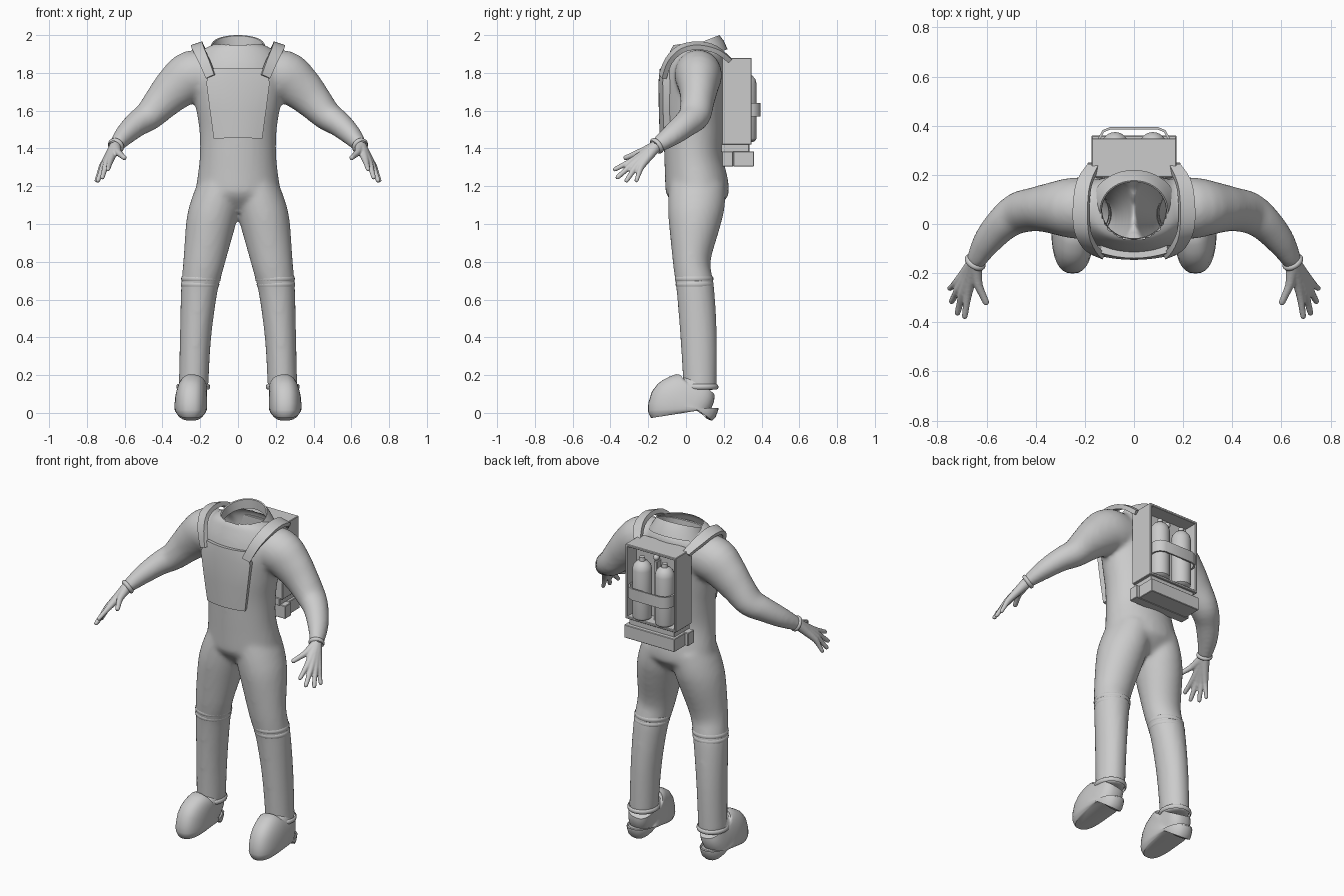
import bpy, bmesh, math
from mathutils import Vector

if "Cube" in bpy.data.objects:
    bpy.data.objects.remove(bpy.data.objects["Cube"])

GREY = (0.6, 0.6, 0.6, 1)
suit = bpy.data.materials.new("suit grey")
suit.use_nodes = True
suit.diffuse_color = GREY
suit.node_tree.nodes["Principled BSDF"].inputs["Base Color"].default_value = GREY


def finish(bm, name, mods=(), angle=40):
    """Turn a bmesh into an object, apply modifiers, shade it."""
    bmesh.ops.recalc_face_normals(bm, faces=bm.faces)
    me = bpy.data.meshes.new(name)
    bm.to_mesh(me)
    bm.free()
    ob = bpy.data.objects.new(name, me)
    bpy.context.collection.objects.link(ob)
    me.materials.append(suit)
    bpy.ops.object.select_all(action='DESELECT')
    ob.select_set(True)
    bpy.context.view_layer.objects.active = ob
    for kind, props in mods:
        m = ob.modifiers.new(kind.title(), kind)
        for key, val in props.items():
            setattr(m, key, val)
        bpy.ops.object.modifier_apply(modifier=m.name)
    bpy.ops.object.shade_smooth_by_angle(angle=math.radians(angle))
    return ob


MIRROR = ('MIRROR', {"use_mirror_merge": False})


def fuse(size, rounds):
    return [('REMESH', {"mode": 'VOXEL', "voxel_size": size}),
            ('SMOOTH', {"factor": 0.5, "iterations": rounds})]


def spline(rows, steps):
    """Smoothly interpolate rows of numbers."""
    out = []
    for i in range(len(rows) - 1):
        a, b, c, d = (rows[max(0, min(len(rows) - 1, i + k))] for k in (-1, 0, 1, 2))
        for s in range(steps):
            t = s / steps
            out.append([q + t / 2 * (r - p + t * (2 * p - 5 * q + 4 * r - w + t * (3 * (q - r) + w - p)))
                        for p, q, r, w in zip(a, b, c, d)])
    return out + [list(rows[-1])]


def skin(bm, rings, caps=True, closed=True):
    """Bridge rows of points with quads."""
    vs = [[bm.verts.new(p) for p in r] for r in rings]
    n = len(vs[0])
    for a, b in zip(vs, vs[1:]):
        for j in range(n if closed else n - 1):
            k = (j + 1) % n
            bm.faces.new((a[j], a[k], b[k], b[j]))
    if caps:
        bm.faces.new(vs[0][::-1])
        bm.faces.new(vs[-1])


def tube(bm, rows, steps=4, sides=32, power=1.0, caps=True):
    """Loft ovals along rows of x, y, z, width radius, depth radius."""
    rows = spline(rows, steps) if steps > 1 else rows
    pts = [Vector(r[:3]) for r in rows]
    rings = []
    for i, r in enumerate(rows):
        t = (pts[min(i + 1, len(pts) - 1)] - pts[max(i - 1, 0)]).normalized()
        v = Vector((0, 1, 0))
        v = (v - t * v.dot(t)).normalized()
        u = v.cross(t)
        ring = []
        for k in range(sides):
            a = math.tau * k / sides
            c, s = math.cos(a), math.sin(a)
            ring.append(pts[i] + u * r[3] * math.copysign(abs(c) ** power, c)
                        + v * r[4] * math.copysign(abs(s) ** power, s))
        rings.append(ring)
    skin(bm, rings, caps)


def upright(bm, rows, **kw):
    """Rows of z, x, y, width radius, depth radius with level rings."""
    tube(bm, [(x, y, z, rx, ry) for z, x, y, rx, ry in rows], **kw)


# Body: torso, arms and legs fused into one skin
LEG = [(.12, .236, .075, .078, .088), (.4, .225, .067, .083, .097), (.65, .205, .05, .097, .1),
       (.8, .18, .03, .11, .1), (1, .145, .045, .13, .137), (1.1, .12, .055, .13, .15), (1.2, .09, .06, .12, .15)]
ARM = [(.12, .06, 1.79, .12, .12), (.24, .065, 1.785, .135, .125), (.33, .065, 1.72, .118, .105),
       (.4, .06, 1.65, .098, .09), (.47, .045, 1.575, .08, .085), (.535, 0, 1.53, .068, .072),
       (.6, -.075, 1.47, .055, .06), (.65, -.16, 1.41, .036, .04)]
TORSO = [(1.06, 0, .055, .14, .08), (1.14, 0, .058, .235, .155), (1.2, 0, .058, .222, .168),
         (1.35, 0, .04, .203, .155), (1.5, 0, .04, .205, .16), (1.65, 0, .04, .23, .165),
         (1.78, 0, .045, .25, .165), (1.88, 0, .06, .22, .15), (1.93, 0, .07, .17, .13), (1.96, 0, .075, .1, .07)]
bm = bmesh.new()
upright(bm, LEG)
tube(bm, ARM)
bmesh.ops.mirror(bm, geom=bm.verts[:] + bm.edges[:] + bm.faces[:], axis='X', merge_dist=-1)
upright(bm, TORSO)
body = finish(bm, "body_suit", fuse(.013, 8), 60)

# Open the neck
bm = bmesh.new()
bm.from_mesh(body.data)
hole = [f for f in bm.faces if f.calc_center_median().z > 1.8
        and (f.calc_center_median().x / .135) ** 2 + ((f.calc_center_median().y - .06) / .125) ** 2 < 1]
bmesh.ops.delete(bm, geom=hole, context='FACES')
bm.to_mesh(body.data)
bm.free()

# Collar rising towards the back
bm = bmesh.new()
rings = []
for rx, ry, cy, drop in ((.18, .155, .065, .075), (.155, .14, .06, .03), (.138, .122, .055, 0),
                         (.132, .116, .055, .004), (.13, .115, .057, .06)):
    ring = []
    for k in range(40):
        a = math.tau * k / 40
        s = math.sin(a)
        ring.append((rx * math.cos(a), cy + ry * s, 1.953 + .047 * s - drop))
    rings.append(ring)
skin(bm, rings, caps=False)
finish(bm, "collar", angle=50)

# Gloves: finger tubes fanning out from the wrist
bm = bmesh.new()
for knuckle, tip, r in (((.675, -.28, 1.338), (.69, -.385, 1.285), .012),
                        ((.697, -.28, 1.32), (.72, -.37, 1.24), .012),
                        ((.712, -.262, 1.308), (.745, -.32, 1.222), .012),
                        ((.72, -.238, 1.302), (.753, -.265, 1.222), .011),
                        ((.633, -.25, 1.378), (.598, -.328, 1.347), .013)):
    w, k, t = Vector((.65, -.16, 1.41)), Vector(knuckle), Vector(tip)
    path = [(w, .032), (w.lerp(k, .5), .024), (k, .018), (k.lerp(t, .5), r + .002), (k.lerp(t, .92), r), (t, r * .5)]
    tube(bm, [(*p, q, q) for p, q in path], steps=2, sides=12)
finish(bm, "gloves", fuse(.005, 3) + [MIRROR], 60)

# Boots
bm = bmesh.new()
upright(bm, [(0, .25, -.013, .072, .172), (.012, .25, -.014, .084, .186), (.045, .25, -.012, .086, .182),
             (.08, .248, .015, .082, .152), (.105, .244, .05, .078, .118), (.14, .238, .074, .074, .09)],
        steps=3, power=.8)
finish(bm, "boots", [MIRROR], 50)

# Cuffs and joint seams as rolled bands around the limbs
bm = bmesh.new()
for z, x, y, rx, ry, h in ((.138, .237, .075, .081, .088, .014),
                           (.71, .196, .043, .101, .098, .012), (.68, .201, .046, .098, .097, .012)):
    bulge = .009 if z < .2 else .004
    upright(bm, [(z + h * math.sin(a), x, y, rx + bulge * math.cos(a), ry + bulge * math.cos(a))
                 for a in (-1.5, -.75, 0, .75, 1.5)], steps=1, caps=False)
axis = Vector((.05, -.085, -.06)).normalized()
for a0, r0 in ((Vector((.646, -.155, 1.414)), .036),):
    tube(bm, [(*(a0 + axis * .012 * math.sin(a)), r0 + .009 * math.cos(a), r0 + .011 * math.cos(a))
              for a in (-1.5, -.75, 0, .75, 1.5)], steps=1, caps=False)
finish(bm, "cuffs", [MIRROR], 60)

# Chest panel
bm = bmesh.new()
panel = [[(w * k / 4, y + .022 * (k / 4) ** 2, z) for k in range(-4, 5)]
         for z, w, y in ((1.455, .123, -.118), (1.6, .143, -.123), (1.75, .163, -.125), (1.82, .135, -.118))]
skin(bm, panel, caps=False, closed=False)
finish(bm, "chest_panel", [('SOLIDIFY', {"thickness": .042, "offset": 0})])

# Shoulder straps: inner and outer edges
EDGES = [(.122, -.132, 1.79, .165, -.115, 1.77), (.152, -.1, 1.87, .205, -.085, 1.855),
         (.18, -.035, 1.935, .24, -.02, 1.918), (.185, .07, 1.955, .245, .07, 1.935),
         (.175, .16, 1.93, .23, .17, 1.91), (.145, .23, 1.87, .188, .235, 1.86)]
bm = bmesh.new()
skin(bm, [(r[:3], r[3:]) for r in spline(EDGES, 3)], caps=False, closed=False)
finish(bm, "shoulder_straps", [('SOLIDIFY', {"thickness": .026, "offset": 0}), MIRROR])


def boxes(name, spans):
    """Boxes from x, y and z ranges."""
    bm = bmesh.new()
    for x0, x1, y0, y1, z0, z1 in spans:
        skin(bm, [[(x0, y0, z), (x1, y0, z), (x1, y1, z), (x0, y1, z)] for z in (z0, z1)])
    return finish(bm, name, [('BEVEL', {"width": .003, "segments": 1})], 30)


# Backpack: open-backed case with a tray beneath
W = .172
boxes("pack_case", [(-W, W, .19, .26, 1.42, 1.88), (-W, W, .25, .348, 1.865, 1.88), (-W, W, .25, .348, 1.42, 1.435),
                    (-W, -W + .014, .25, .348, 1.42, 1.88), (W - .014, W, .25, .348, 1.42, 1.88),
                    (-.012, .012, .25, .3, 1.43, 1.8)])
boxes("pack_tray", [(-.155, .155, .185, .335, 1.38, 1.425), (-W, W, .25, .36, 1.305, 1.385),
                    (-.19, .19, .19, .25, 1.305, 1.385)])

# Tanks with domed ends, and a valve between them
bm = bmesh.new()
for x in (-.077, .077):
    upright(bm, [(z, x, .318, r, r) for z, r in ((1.435, .04), (1.445, .053), (1.46, .056), (1.74, .056),
                 (1.765, .05), (1.785, .034), (1.793, .018), (1.815, .016))], steps=1, sides=24)
bmesh.ops.create_uvsphere(bm, u_segments=16, v_segments=10, radius=.018)
bmesh.ops.translate(bm, vec=(0, .29, 1.82), verts=bm.verts[-146:])
finish(bm, "air_tanks")

# Band holding the tanks
bm = bmesh.new()
line = [(-.14, .26), (-.14, .35), (-.125, .378), (-.095, .39), (.095, .39), (.125, .378), (.14, .35), (.14, .26)]
skin(bm, [[(x, y, z) for x, y in line] for z in (1.57, 1.64)], caps=False, closed=False)
finish(bm, "tank_band", [('SOLIDIFY', {"thickness": .01, "offset": 0})])
